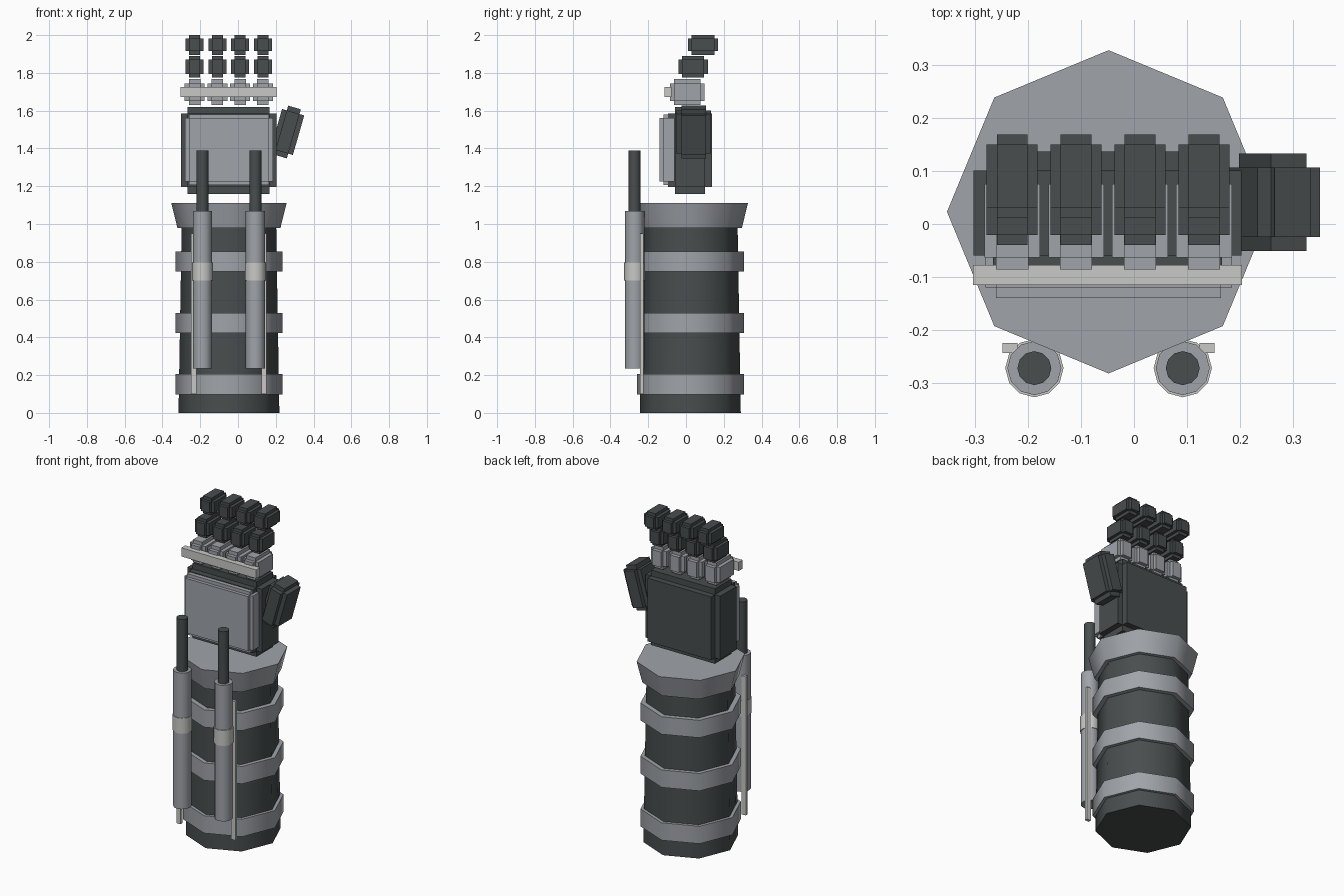
import bpy, bmesh, math
from mathutils import Matrix, Vector

cube = bpy.data.objects.get("Cube")
if cube:
    bpy.data.objects.remove(cube, do_unlink=True)


def material(name, rgb):
    mat = bpy.data.materials.new(name)
    mat.use_nodes = True
    color = (*rgb, 1)
    mat.diffuse_color = color
    mat.node_tree.nodes["Principled BSDF"].inputs["Base Color"].default_value = color
    return mat


DARK = material("charcoal", (0.065, 0.075, 0.076))
GREY = material("steel grey", (0.35, 0.37, 0.40))
LIGHT = material("light grey", (0.58, 0.59, 0.57))


def finish(bm, name, mat, location, tilt=0, smooth=False):
    mesh = bpy.data.meshes.new(name)
    bm.to_mesh(mesh)
    bm.free()
    mesh.materials.append(mat)
    obj = bpy.data.objects.new(name, mesh)
    obj.location = location
    obj.rotation_euler.y = tilt
    bpy.context.collection.objects.link(obj)
    if smooth:
        bpy.ops.object.select_all(action='DESELECT')
        obj.select_set(True)
        bpy.context.view_layer.objects.active = obj
        bpy.ops.object.shade_smooth_by_angle(angle=math.radians(50))
    return obj


def box(name, mat, center, size):
    bm = bmesh.new()
    bmesh.ops.create_cube(bm, size=1, matrix=Matrix.Diagonal((*size, 1)))
    return finish(bm, name, mat, center)


def stepped_block(name, mat, center, size, step, tilt=0):
    """Block with stepped edges: one box per axis, full length on that axis only."""
    bm = bmesh.new()
    for axis in range(3):
        dims = [s if i == axis else s - 2 * step for i, s in enumerate(size)]
        bmesh.ops.create_cube(bm, size=1, matrix=Matrix.Diagonal((*dims, 1)))
    return finish(bm, name, mat, center, tilt)


def tube(name, mat, x, y, z0, z1, r0, r1, sides):
    bm = bmesh.new()
    bmesh.ops.create_cone(bm, cap_ends=True, segments=sides,
                          radius1=r0, radius2=r1, depth=z1 - z0)
    return finish(bm, name, mat, (x, y, (z0 + z1) / 2), smooth=True)


# Forearm: tapered octagonal core, three rings and a flared collar
AX, AY = -0.048, 0.023
tube("forearm_core", DARK, AX, AY, 0, 1.0, 0.267, 0.25, 8)
for i, z in enumerate((0.098, 0.422, 0.748)):
    tube(f"forearm_ring_{i + 1}", GREY, AX, AY, z, z + 0.107, 0.283, 0.283, 8)
tube("wrist_collar", GREY, AX, AY, 0.98, 1.11, 0.273, 0.305, 8)

# Pistons with rods, bands and thin outer rails, mirrored about the arm axis
for side, label in ((-1, "right"), (1, "left")):
    x = AX + side * 0.14
    tube(f"{label}_piston_body", GREY, x, -0.272, 0.235, 1.07, 0.051, 0.051, 12)
    tube(f"{label}_piston_rod", DARK, x, -0.272, 1.0, 1.39, 0.032, 0.032, 12)
    tube(f"{label}_piston_band", LIGHT, x, -0.272, 0.70, 0.795, 0.055, 0.055, 12)
    box(f"{label}_rail", LIGHT, (x + side * 0.046, -0.234, 0.525), (0.028, 0.018, 0.85))

# Palm with front armour plate
stepped_block("palm", DARK, (-0.05, 0.021, 1.39), (0.505, 0.232, 0.46), 0.036)
stepped_block("palm_plate", GREY, (-0.048, -0.09, 1.393), (0.465, 0.10, 0.374), 0.02)

# Fingers: three separate segments each
SEGMENTS = (
    ("knuckle", GREY, 0.006, 1.698, (0.105, 0.183, 0.138), 0.022),
    ("middle_segment", DARK, 0.038, 1.832, (0.096, 0.155, 0.114), 0.019),
    ("tip_segment", DARK, 0.09, 1.948, (0.096, 0.158, 0.104), 0.019),
)
for finger in range(4):
    x = -0.23 + finger * 0.1207
    for part, mat, y, z, size, step in SEGMENTS:
        stepped_block(f"finger_{finger + 1}_{part}", mat, (x, y, z), size, step)
box("knuckle_bar", LIGHT, (-0.05, -0.096, 1.698), (0.508, 0.038, 0.053))

# Thumb, leaning outward
stepped_block("thumb", DARK, (0.262, 0.041, 1.487), (0.122, 0.184, 0.27), 0.026,
              math.radians(16))
